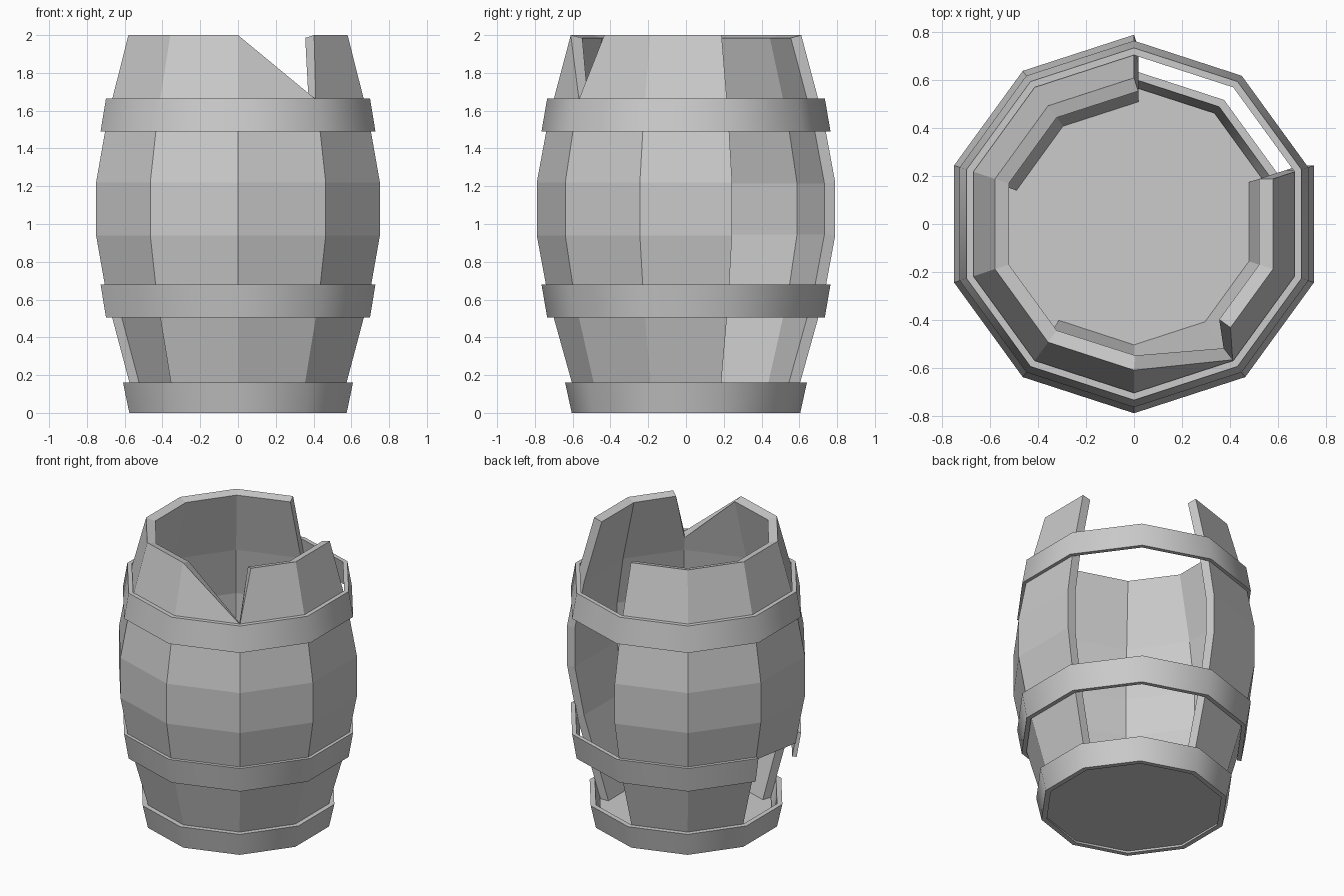
import bpy
import bmesh
import math

if "Cube" in bpy.data.objects:
    bpy.data.objects.remove(bpy.data.objects["Cube"])

SIDES = 10
grey = bpy.data.materials.new("weathered_grey")
grey.use_nodes = True
colour = (0.6, 0.6, 0.6, 1)
grey.diffuse_color = colour
grey.node_tree.nodes["Principled BSDF"].inputs["Base Color"].default_value = colour

# Outer profile of the barrel body: (height, corner radius)
PROFILE = [(0.02, 0.565), (0.6, 0.727), (0.94, 0.79),
           (1.22, 0.79), (1.56, 0.727), (2.0, 0.61)]
LEVELS = [z for z, r in PROFILE]


def radius(z):
    for (z0, r0), (z1, r1) in zip(PROFILE, PROFILE[1:]):
        if z <= z1:
            return r0 + (r1 - r0) * (z - z0) / (z1 - z0)
    return PROFILE[-1][1]


def corner(k, r, z):
    a = math.radians(-90 + 360 / SIDES * (k % SIDES))
    return (r * math.cos(a), r * math.sin(a), z)


def make_object(name, bm):
    bmesh.ops.remove_doubles(bm, verts=bm.verts, dist=0.0005)
    bmesh.ops.recalc_face_normals(bm, faces=bm.faces)
    mesh = bpy.data.meshes.new(name)
    bm.to_mesh(mesh)
    bm.free()
    mesh.materials.append(grey)
    ob = bpy.data.objects.new(name, mesh)
    bpy.context.collection.objects.link(ob)
    return ob


def add_face(bm, points):
    return bm.faces.new([bm.verts.new(p) for p in points])


# Staves: one panel per side, with two missing and two snapped off below
MISSING = (3, 4)
SNAPPED = (7, 8)
NOTCH = 1.66
bm = bmesh.new()
for k in range(SIDES):
    if k in MISSING:
        continue
    for i in range(len(LEVELS) - 1):
        if k in SNAPPED and i == 0:
            continue
        low, high = LEVELS[i], LEVELS[i + 1]
        left_low = 0.66 if (k == 7 and i == 1) else low
        points = [corner(k, radius(left_low), left_low),
                  corner(k + 1, radius(low), low),
                  corner(k + 1, radius(high), high),
                  corner(k, radius(high), high)]
        if i == len(LEVELS) - 2:
            # Broken notch in the front rim
            if k == 0:
                points[2] = corner(1, radius(NOTCH), NOTCH)
            elif k == 1:
                a, b = points[3], points[2]
                points[3] = [p + (q - p) * 0.2 for p, q in zip(a, b)]
                points.append(corner(1, radius(NOTCH), NOTCH))
        add_face(bm, points)
# The snapped panel shares its lower corner with the whole stave beside it
staves = make_object("staves", bm)
shell = staves.modifiers.new("thickness", 'SOLIDIFY')
shell.thickness = 0.06
shell.offset = -1
shell.use_even_offset = True


# Hoops: a flat band swept around the barrel, optionally with a gap
def make_hoop(name, z0, r0, z1, r1, thickness, gap=()):
    bm = bmesh.new()
    section = [(r0, z0), (r1, z1), (r1 - thickness, z1), (r0 - thickness, z0)]
    for k in range(SIDES):
        if k in gap:
            continue
        for j in range(4):
            (ra, za), (rb, zb) = section[j], section[(j + 1) % 4]
            add_face(bm, [corner(k, ra, za), corner(k + 1, ra, za),
                          corner(k + 1, rb, zb), corner(k, rb, zb)])
    for k in gap:
        for end in (k, k + 1):
            add_face(bm, [corner(end, r, z) for r, z in section])
    ob = make_object(name, bm)
    bpy.ops.object.select_all(action='DESELECT')
    ob.select_set(True)
    bpy.context.view_layer.objects.active = ob
    bpy.ops.object.shade_smooth_by_angle(angle=math.radians(42))


make_hoop("top_hoop", 1.49, 0.765, 1.665, 0.735, 0.03)
make_hoop("middle_hoop", 0.505, 0.735, 0.68, 0.765, 0.03, gap=(7,))
make_hoop("bottom_hoop", 0.0, 0.605, 0.16, 0.64, 0.035)

# Floor
bpy.ops.mesh.primitive_cylinder_add(vertices=SIDES, radius=0.572, depth=0.02,
                                    end_fill_type='TRIFAN', location=(0, 0, 0.025))
floor = bpy.context.object
floor.name = "floor"
floor.data.materials.append(grey)
